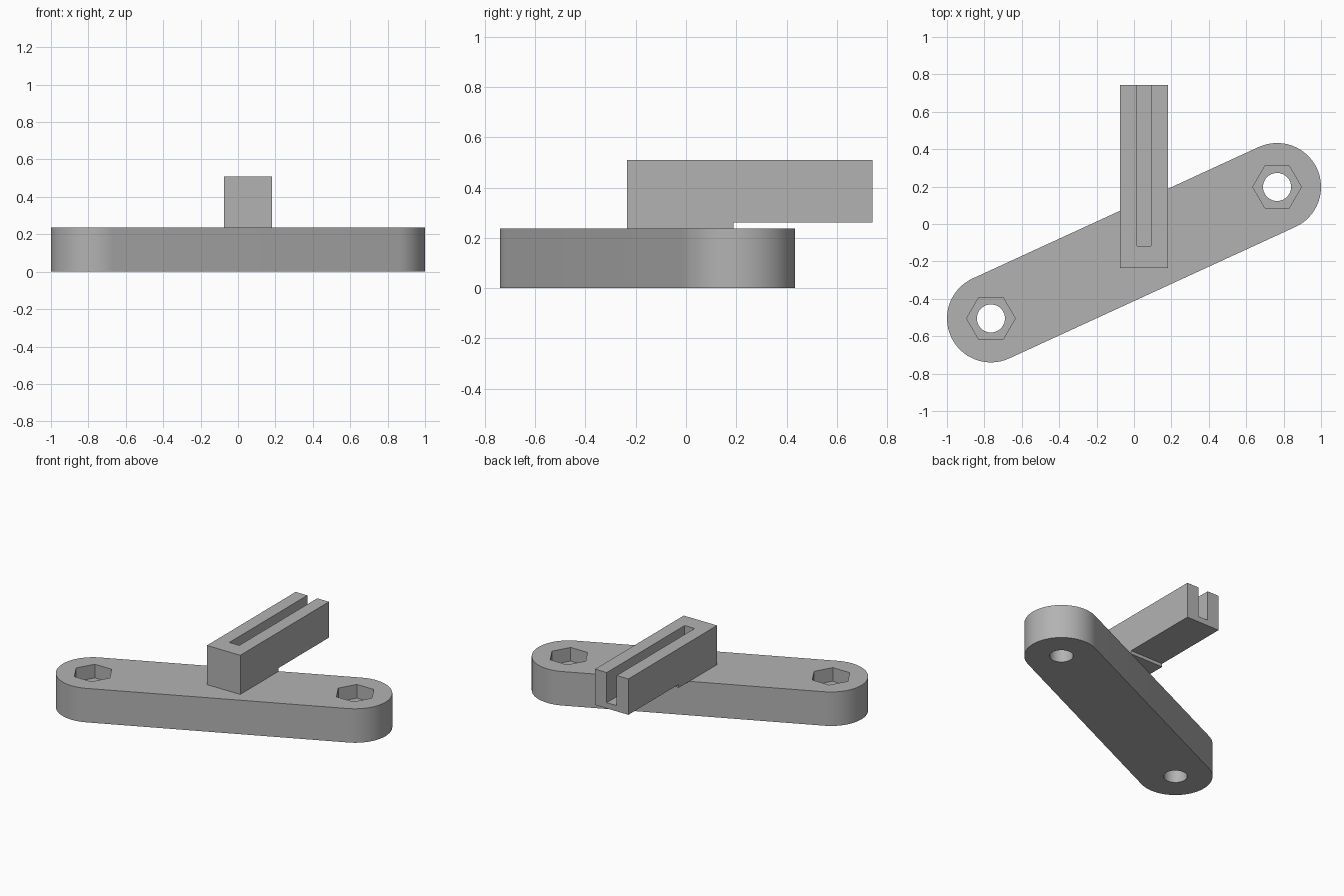
import bpy
import bmesh
from math import pi, cos, sin, atan2, radians

if "Cube" in bpy.data.objects:
    bpy.data.objects.remove(bpy.data.objects["Cube"], do_unlink=True)

grey = bpy.data.materials.new("plain grey")
grey.use_nodes = True
grey.diffuse_color = (0.45, 0.45, 0.45, 1)
grey.node_tree.nodes["Principled BSDF"].inputs["Base Color"].default_value = grey.diffuse_color


def prism(name, points, z0, z1):
    """Extrude a flat outline from z0 up to z1."""
    bm = bmesh.new()
    face = bm.faces.new([bm.verts.new((x, y, z0)) for x, y in points])
    top = bmesh.ops.extrude_face_region(bm, geom=[face])["geom"]
    verts = [v for v in top if isinstance(v, bmesh.types.BMVert)]
    bmesh.ops.translate(bm, vec=(0, 0, z1 - z0), verts=verts)
    bmesh.ops.recalc_face_normals(bm, faces=bm.faces)
    mesh = bpy.data.meshes.new(name)
    bm.to_mesh(mesh)
    bm.free()
    mesh.materials.append(grey)
    obj = bpy.data.objects.new(name, mesh)
    bpy.context.collection.objects.link(obj)
    return obj


def arc(centre, radius, start, sweep, steps):
    return [(centre[0] + radius * cos(start + sweep * i / steps),
             centre[1] + radius * sin(start + sweep * i / steps)) for i in range(steps + 1)]


def rectangle(x0, x1, y0, y1):
    return [(x0, y0), (x1, y0), (x1, y1), (x0, y1)]


def combine(target, tool, operation):
    """Apply a boolean and discard the tool."""
    tool.hide_render = True
    mod = target.modifiers.new("boolean", "BOOLEAN")
    mod.operation, mod.solver, mod.object = operation, "EXACT", tool
    bpy.ops.object.select_all(action="DESELECT")
    bpy.context.view_layer.objects.active = target
    target.select_set(True)
    bpy.ops.object.modifier_apply(modifier=mod.name)
    bpy.data.objects.remove(tool, do_unlink=True)


# Slanted bar with rounded ends
left, right = (0.765, 0.198), (-0.765, -0.505)
radius, thickness = 0.235, 0.237
slant = atan2(left[1] - right[1], left[0] - right[0])
outline = arc(left, radius, slant - pi / 2, pi, 32) + arc(right, radius, slant + pi / 2, pi, 32)
bar = prism("bar", outline, 0, thickness)

# Bolt holes with hexagonal nut pockets
for centre in (left, right):
    combine(bar, prism("hole", arc(centre, 0.075, 0, 2 * pi, 40)[:-1], -0.1, 0.4), "DIFFERENCE")
    combine(bar, prism("nut_pocket", arc(centre, 0.13, 0, 2 * pi, 6)[:-1], 0.142, 0.4), "DIFFERENCE")

# Rail block raised on a short foot, with a slot open at the back
rail = prism("rail", rectangle(-0.075, 0.182, -0.235, 0.742), thickness, 0.51)
combine(rail, prism("undercut", rectangle(-0.3, 0.4, 0.188, 0.9), 0.1, 0.26), "DIFFERENCE")
combine(rail, prism("slot", rectangle(0.015, 0.092, -0.117, 0.9), 0.3, 0.7), "DIFFERENCE")

for obj in (bar, rail):
    bpy.ops.object.select_all(action="DESELECT")
    bpy.context.view_layer.objects.active = obj
    obj.select_set(True)
    bpy.ops.object.shade_smooth_by_angle(angle=radians(30))
